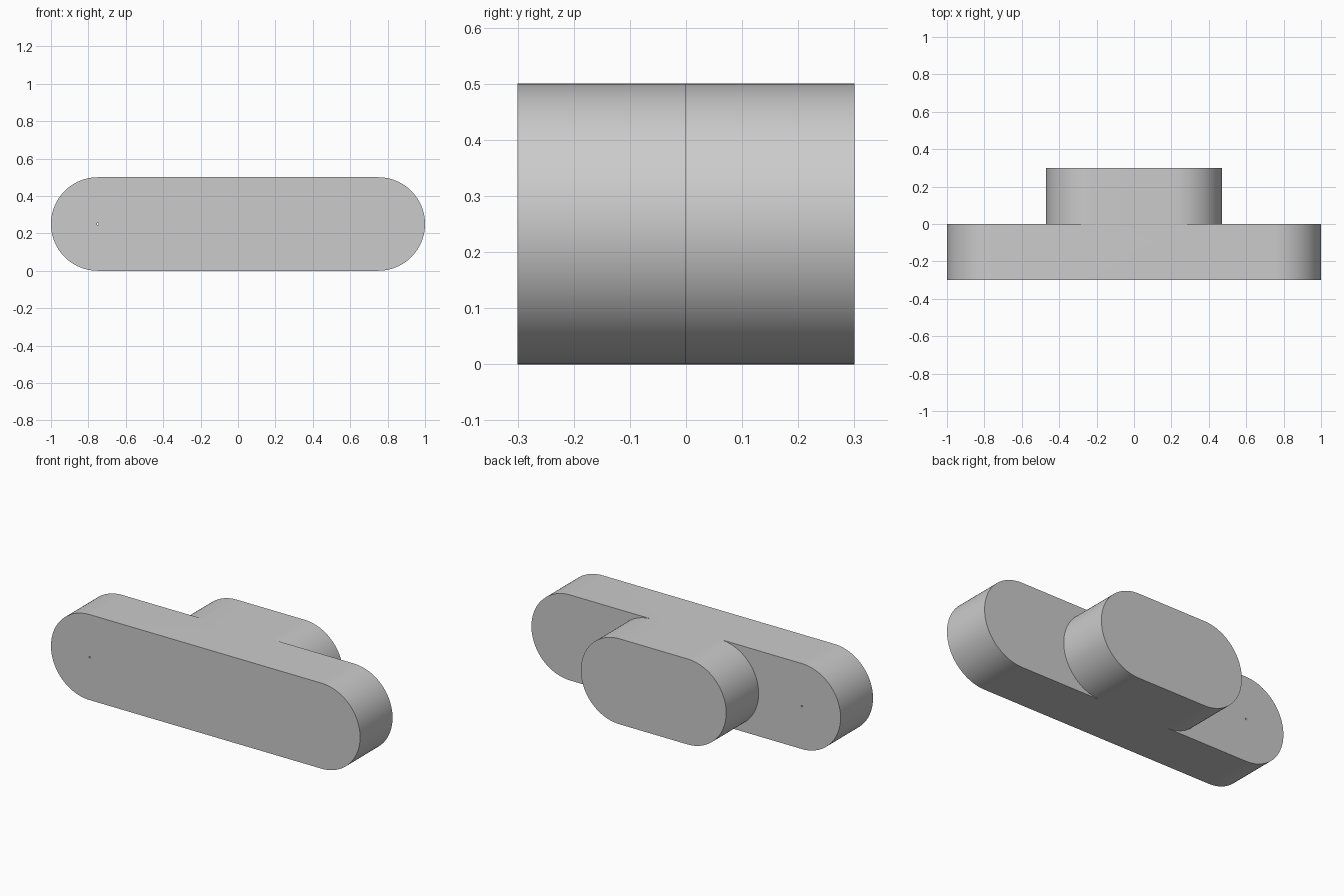
import bpy
import bmesh
from math import pi, sin, cos, radians

RADIUS = 0.25        # rounded ends, half the height
BAR_HALF = 0.75      # half length of the long bar's straight part
BLOCK_HALF = 0.22    # half length of the rear block's straight part
DEPTH = 0.3          # thickness of each layer
SEGMENTS = 48

cube = bpy.data.objects.get("Cube")
if cube:
    bpy.data.objects.remove(cube, do_unlink=True)

grey = bpy.data.materials.new("plain grey")
grey.use_nodes = True
colour = (0.6, 0.6, 0.6, 1)
grey.diffuse_color = colour
grey.node_tree.nodes["Principled BSDF"].inputs["Base Color"].default_value = colour

bm = bmesh.new()


def end_arc(half, side, y):
    """Half circle of vertices, from the top edge down to the bottom edge."""
    angles = [pi * i / SEGMENTS for i in range(SEGMENTS + 1)]
    return [bm.verts.new((side * (half + RADIUS * sin(a)), y, RADIUS * (1 + cos(a))))
            for a in angles]


def bridge(a, b):
    for i in range(SEGMENTS):
        bm.faces.new((a[i], a[i + 1], b[i + 1], b[i]))


# Long front bar and shorter rear block as one stepped solid
sides = []
for side in (-1, 1):
    front = end_arc(BAR_HALF, side, -DEPTH)
    bar_back = end_arc(BAR_HALF, side, 0)
    block_root = end_arc(BLOCK_HALF, side, 0)
    back = end_arc(BLOCK_HALF, side, DEPTH)
    bridge(front, bar_back)
    bridge(block_root, back)
    bm.faces.new(bar_back + block_root[::-1])    # exposed step
    sides.append((front, bar_back, block_root, back))

left, right = sides
bm.faces.new(left[0] + right[0][::-1])           # front face
bm.faces.new(left[3] + right[3][::-1])           # rear face
for end in (0, -1):                              # top and underside
    bm.faces.new([arc[end] for arc in left] + [arc[end] for arc in reversed(right)])
bmesh.ops.recalc_face_normals(bm, faces=bm.faces)

mesh = bpy.data.meshes.new("stepped_bar")
bm.to_mesh(mesh)
bm.free()
mesh.materials.append(grey)
bar = bpy.data.objects.new("stepped_bar", mesh)
bpy.context.collection.objects.link(bar)

# Pin hole through one end of the bar
bpy.ops.mesh.primitive_cylinder_add(vertices=16, radius=0.005, depth=2 * DEPTH,
                                    location=(-BAR_HALF, -DEPTH / 2, RADIUS),
                                    rotation=(pi / 2, 0, 0))
cutter = bpy.context.object
cutter.name = "pin_hole_cutter"
cutter.data.materials.append(grey)
cutter.hide_render = True

bpy.ops.object.select_all(action="DESELECT")
bar.select_set(True)
bpy.context.view_layer.objects.active = bar
hole = bar.modifiers.new("pin hole", "BOOLEAN")
hole.operation = "DIFFERENCE"
hole.solver = "EXACT"
hole.object = cutter
bpy.ops.object.modifier_apply(modifier=hole.name)
bpy.data.objects.remove(cutter, do_unlink=True)

bpy.ops.object.shade_smooth_by_angle(angle=radians(30))
